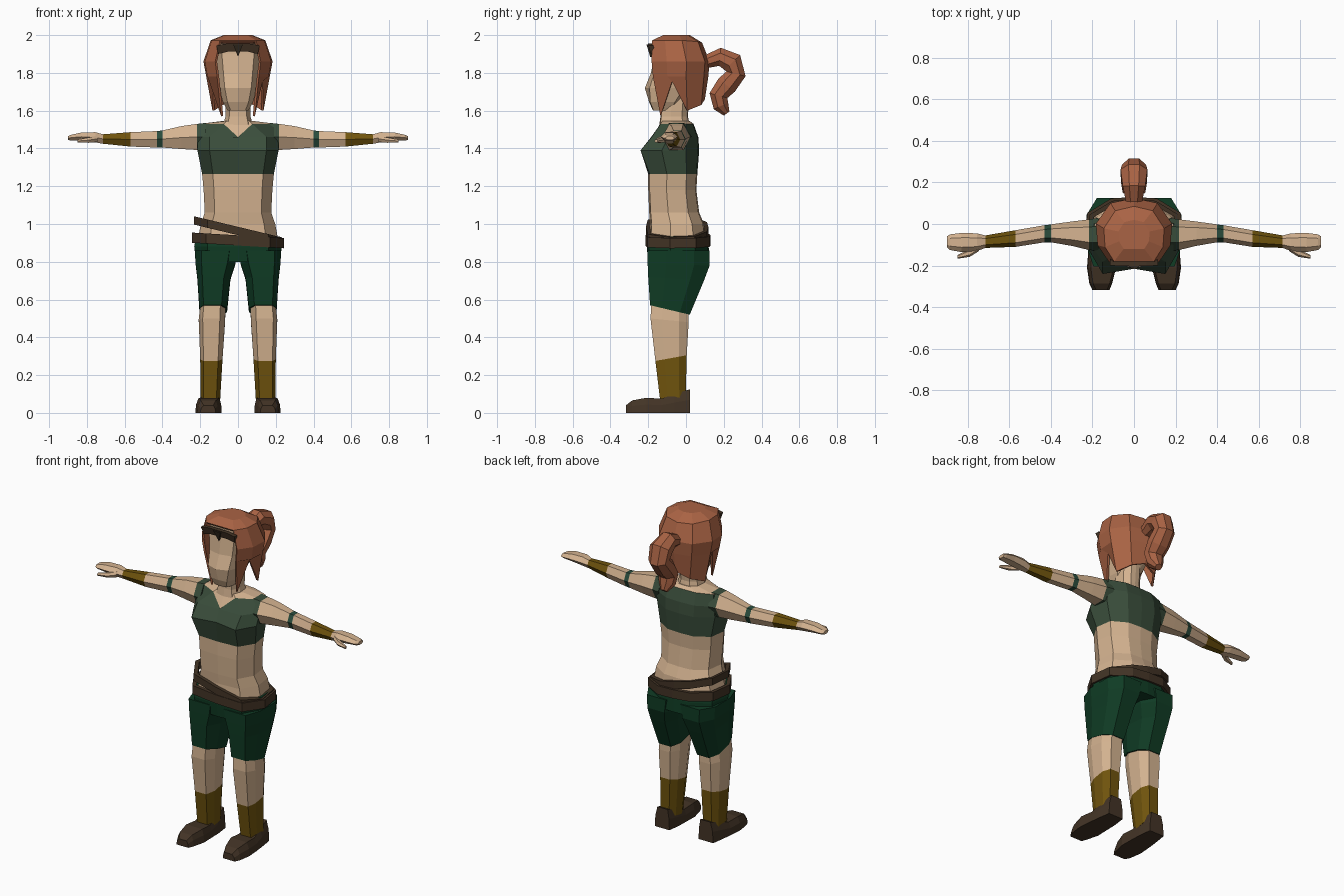
import bpy, bmesh, math
from mathutils import Vector

if "Cube" in bpy.data.objects:
    bpy.data.objects.remove(bpy.data.objects["Cube"])

# ---------- colours ----------
def material(name, rgb):
    m = bpy.data.materials.new(name)
    m.diffuse_color = (*rgb, 1)
    m.use_nodes = True
    m.node_tree.nodes["Principled BSDF"].inputs["Base Color"].default_value = m.diffuse_color
    return m

SKIN = material("skin", (0.66, 0.45, 0.28))
HAIR = material("red_hair", (0.40, 0.125, 0.058))
TOP = material("top_green", (0.042, 0.075, 0.044))
SHORTS = material("shorts_green", (0.005, 0.045, 0.018))
BAND = material("armband_green", (0.022, 0.072, 0.045))
GOLD = material("wrap_gold", (0.16, 0.088, 0.004))
LEATHER = material("leather_brown", (0.056, 0.034, 0.019))
DARK = material("dark_strap", (0.035, 0.024, 0.014))

# ---------- helpers ----------
def loft(name, rings, mats, seg=None, caps=True, loop=False, skip=None, mirror=False):
    """Skin closed rings; seg gives a material slot per segment."""
    bm = bmesh.new()
    vs = [[bm.verts.new(p) for p in r] for r in rings]
    n, k = len(vs[0]), len(vs)
    for i in range(k if loop else k - 1):
        a, b = vs[i], vs[(i + 1) % k]
        for j in range(n):
            if skip and skip(i, j):
                continue
            f = bm.faces.new((a[j], a[(j + 1) % n], b[(j + 1) % n], b[j]))
            f.material_index = seg[i] if seg else 0
    if caps and not loop:
        bm.faces.new(vs[0]).material_index = seg[0] if seg else 0
        bm.faces.new(vs[-1]).material_index = seg[-1] if seg else 0
    bmesh.ops.recalc_face_normals(bm, faces=bm.faces)
    me = bpy.data.meshes.new(name)
    bm.to_mesh(me)
    bm.free()
    for m in mats:
        me.materials.append(m)
    ob = bpy.data.objects.new(name, me)
    bpy.context.collection.objects.link(ob)
    if mirror:
        ob.modifiers.new("mirror", 'MIRROR').use_mirror_merge = False
    return ob

def body_ring(z, hw, yf, yb, yc=None, fx=0.7, zc=None, slope=0):
    """Ten-sided body section: half width, front y, back y, front centre y and z."""
    yc = yf if yc is None else yc
    d = yb - yf
    half = [(fx, .03), (1, .38), (.92, .78), (.45, .98)]
    pts = [(0, yc, z if zc is None else zc)]
    pts += [(hw * u, yf + d * v, z) for u, v in half]
    pts += [(0, yb, z)]
    pts += [(-hw * u, yf + d * v, z) for u, v in reversed(half)]
    return [Vector((x, y, h + slope * x)) for x, y, h in pts]

def leg_ring(zf, zb, x0, x1, yf, yb):
    t = [(.2, 0), (.85, 0), (1, .3), (1, .75), (.78, 1), (.22, 1), (0, .75), (0, .3)]
    return [Vector((x0 + (x1 - x0) * u, yf + (yb - yf) * v, zf + (zb - zf) * v)) for u, v in t]

def arm_ring(x, y0, y1, z0, z1):
    t = [(.25, 0), (.75, 0), (1, .5), (.75, 1), (.25, 1), (0, .5)]
    return [Vector((x, y0 + (y1 - y0) * u, z0 + (z1 - z0) * v)) for u, v in t]

# ---------- torso: bare midriff, cropped top with V neck ----------
torso = [body_ring(.92, .212, -.195, .105), body_ring(1.0, .197, -.19, .095),
         body_ring(1.06, .176, -.195, .07), body_ring(1.18, .182, -.2, .055),
         body_ring(1.265, .19, -.2, .06), body_ring(1.39, .215, -.25, .07, -.215),
         body_ring(1.46, .215, -.19, .065, -.185),
         body_ring(1.53, .205, -.14, .04, -.175, fx=.37, zc=1.46),
         body_ring(1.545, .085, -.13, .02)]
loft("torso", torso, [SKIN, TOP], [0, 0, 0, 0, 1, 1, 1, 0])

# ---------- neck and face ----------
loft("neck", [body_ring(1.5, .085, -.145, .025), body_ring(1.57, .066, -.135, .01),
              body_ring(1.7, .066, -.13, .02)], [SKIN])
loft("face", [body_ring(1.60, .055, -.175, -.06), body_ring(1.645, .08, -.195, -.02),
              body_ring(1.72, .1, -.2, .04, -.218), body_ring(1.8, .11, -.175, .07, -.185),
              body_ring(1.9, .122, -.168, .08), body_ring(1.955, .115, -.165, .06)], [SKIN])

# ---------- hair: shell open at the face, pointed side locks ----------
def hair_ring(z, hw, yf, yb):
    zs = z if isinstance(z, tuple) else (z,) * 5
    t = [(.66, 0), (.96, .26), (1, .6), (.62, .92), (0, 1)]
    h = [Vector((hw * u, yf + (yb - yf) * v, q)) for (u, v), q in zip(t, zs)]
    return h + [Vector((-p.x, p.y, p.z)) for p in reversed(h[:4])]

hair = loft("hair", [hair_ring(2.0, .075, -.12, .02), hair_ring((1.972, 1.972, 1.972, 1.965, 1.96), .145, -.18, .085),
                     hair_ring(1.86, .183, -.182, .125), hair_ring(1.78, .168, -.175, .118),
                     hair_ring((1.57, 1.755, 1.6, 1.63, 1.66), .135, -.135, .1)],
            [HAIR], caps=False, skip=lambda i, j: i > 0 and j == 8)
bm = bmesh.new()
bm.from_mesh(hair.data)
bm.verts.ensure_lookup_table()
bm.faces.new([bm.verts[i] for i in range(9)])
bmesh.ops.recalc_face_normals(bm, faces=bm.faces)
bm.to_mesh(hair.data)
bm.free()
sol = hair.modifiers.new("thickness", 'SOLIDIFY')
sol.thickness, sol.offset = .012, -1

# ---------- ponytail swept along a curl ----------
path = [(.09, 1.855, .035), (.125, 1.865, .04), (.18, 1.885, .052), (.245, 1.855, .062), (.265, 1.795, .056),
        (.215, 1.735, .06), (.172, 1.68, .053), (.185, 1.625, .045), (.215, 1.585, .02)]
rings = []
for i, (y, z, r) in enumerate(path):
    a, b = path[max(i - 1, 0)], path[min(i + 1, len(path) - 1)]
    d = Vector((0, b[0] - a[0], b[1] - a[1])).normalized()
    side = Vector((0, -d.z, d.y))
    rings.append([Vector((math.cos(t) * r * 1.12, y, z)) + side * math.sin(t) * r
                  for t in (math.tau * (k + .5) / 8 for k in range(8))])
loft("ponytail", rings, [HAIR])

# ---------- head strap with centre clasp ----------
def slab(name, outline, y0, y1, mat, lean=0):
    return loft(name, [[Vector((x, y - lean * (z - 1.9), z)) for x, z in outline] for y in (y0, y1)], [mat])

slab("head_strap", [(-.105, 1.9), (-.055, 1.912), (.055, 1.912), (.105, 1.9),
                    (.115, 1.945), (.06, 1.955), (-.06, 1.955), (-.115, 1.945)], -.186, -.16, LEATHER, .3)
slab("strap_clasp", [(0, 1.885), (.025, 1.95), (-.025, 1.95)], -.194, -.18, DARK, .3)

# ---------- arms with sleeve, armband, wrist wrap and hand ----------
arm = [arm_ring(.17, -.13, .03, 1.39, 1.535), arm_ring(.217, -.125, .022, 1.392, 1.53),
       arm_ring(.30, -.105, .012, 1.397, 1.518), arm_ring(.40, -.088, -.002, 1.405, 1.495),
       arm_ring(.43, -.088, -.006, 1.405, 1.492), arm_ring(.57, -.11, -.03, 1.41, 1.486),
       arm_ring(.715, -.115, -.055, 1.425, 1.475), arm_ring(.755, -.13, -.045, 1.432, 1.486),
       arm_ring(.83, -.135, -.043, 1.44, 1.484), arm_ring(.885, -.125, -.05, 1.442, 1.472),
       arm_ring(.9, -.11, -.06, 1.445, 1.465)]
loft("arm", arm, [SKIN, TOP, BAND, GOLD], [1, 0, 0, 2, 0, 3, 0, 0, 0, 0], mirror=True)
loft("thumb", [arm_ring(.745, -.13, -.09, 1.434, 1.468), arm_ring(.79, -.158, -.12, 1.43, 1.458),
               arm_ring(.85, -.167, -.15, 1.432, 1.447)], [SKIN], mirror=True)

# ---------- shorts ----------
loft("shorts_hips", [body_ring(.935, .222, -.2, .11), body_ring(.88, .232, -.208, .12),
                     body_ring(.80, .222, -.2, .125)], [SHORTS])
loft("shorts_leg", [leg_ring(.86, .86, .0, .229, -.205, .125), leg_ring(.79, .78, .015, .224, -.203, .125),
                    leg_ring(.72, .7, .04, .215, -.2, .095), leg_ring(.57, .52, .058, .204, -.19, .02)],
     [SHORTS], mirror=True)

# ---------- belts: a level one and a slanted one ----------
def belt(name, z, h, slope, hw, yf, yb):
    t = .022
    specs = [(z - h, 0), (z + h, 0), (z + h, t), (z - h, t)]
    loft(name, [body_ring(q, hw - i, yf + i, yb - i, slope=slope) for q, i in specs], [LEATHER], loop=True)

belt("belt", .913, .027, -.06, .243, -.215, .13)
belt("slanted_belt", .963, .022, -.24, .232, -.212, .118)

# ---------- lower legs with wraps ----------
loft("leg", [leg_ring(.6, .56, .066, .198, -.182, .012), leg_ring(.5, .48, .068, .208, -.188, .014),
             leg_ring(.275, .305, .082, .2, -.162, .004), leg_ring(.05, .08, .095, .198, -.135, -.002)],
     [SKIN, GOLD], [0, 0, 1], mirror=True)

# ---------- shoes: heel to toe ----------
shoe = []
for y, x0, x1, top in [(.02, .1, .2, .125), (-.06, .09, .212, .1), (-.13, .088, .22, .075),
                       (-.21, .086, .226, .08), (-.285, .105, .215, .066), (-.318, .118, .2, .04)]:
    shoe.append([Vector(p) for p in [(x0, y, 0), (x1, y, 0), (x1 - .004, y, top * .55),
                                     (x1 - .018, y, top), (x0 + .012, y, top), (x0 + .003, y, top * .55)]])
loft("shoe", shoe, [LEATHER], mirror=True)
